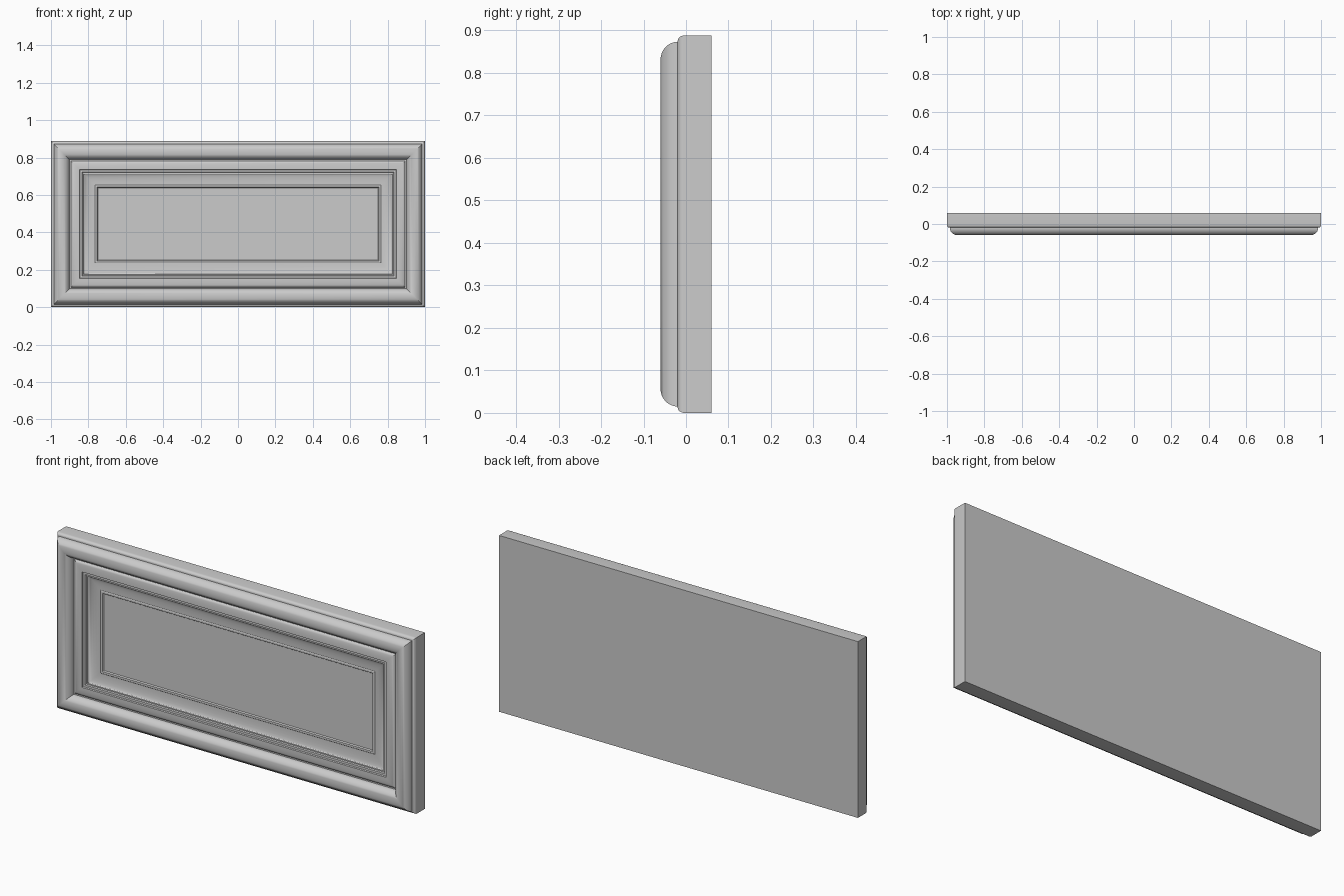
import bpy, bmesh, math

if "Cube" in bpy.data.objects:
    bpy.data.objects.remove(bpy.data.objects["Cube"])

W, H = 1.0, 0.888   # half width, full height


def arc(cx, cy, rx, ry, a0, a1, n):
    """Elliptical arc in (inset, y) space, angles in degrees."""
    return [(cx + rx * math.cos(math.radians(a0 + (a1 - a0) * i / n)),
             cy + ry * math.sin(math.radians(a0 + (a1 - a0) * i / n)))
            for i in range(n + 1)]


def ring_sweep(name, profile, cap_start, cap_end):
    """Sweep an (inset, y) profile round the rectangle with mitred corners."""
    bm = bmesh.new()
    rings = [[bm.verts.new(p) for p in ((-W + d, y, d), (W - d, y, d),
                                        (W - d, y, H - d), (-W + d, y, H - d))]
             for d, y in profile]
    for a, b in zip(rings, rings[1:]):
        for i in range(4):
            j = (i + 1) % 4
            bm.faces.new((a[i], a[j], b[j], b[i]))
    if cap_start:
        bm.faces.new(rings[0][::-1])
    if cap_end:
        bm.faces.new(rings[-1])
    bmesh.ops.recalc_face_normals(bm, faces=bm.faces)
    me = bpy.data.meshes.new(name)
    bm.to_mesh(me)
    bm.free()
    ob = bpy.data.objects.new(name, me)
    bpy.context.collection.objects.link(ob)
    bpy.context.view_layer.objects.active = ob
    ob.select_set(True)
    bpy.ops.object.shade_smooth_by_angle(angle=math.radians(30))
    ob.select_set(False)
    return ob


# Moulding section, from the back edge inwards to the centre panel
profile = [(0, 0.06)]
profile += arc(0.015, -0.005, 0.015, 0.015, 180, 270, 5)      # outer rounded edge
profile += arc(0.057, -0.02, 0.042, 0.04, 180, 360, 16)       # large half-round
profile += [(0.106, -0.02)]                                   # quirk
profile += arc(0.146, -0.02, 0.040, 0.013, 180, 270, 6)       # inner ogee rise
profile += [(0.153, -0.033), (0.155, -0.026), (0.166, -0.026), (0.169, -0.02)]
profile += arc(0.235, -0.02, 0.060, 0.018, 180, 90, 6)        # cove down to panel
profile += [(0.238, -0.004), (0.247, -0.004), (0.251, 0.002)]  # fine bead and panel step

# Drawer front: back, moulded frame and flat centre panel in one closed body
ring_sweep("moulded_panel", profile, True, True)
